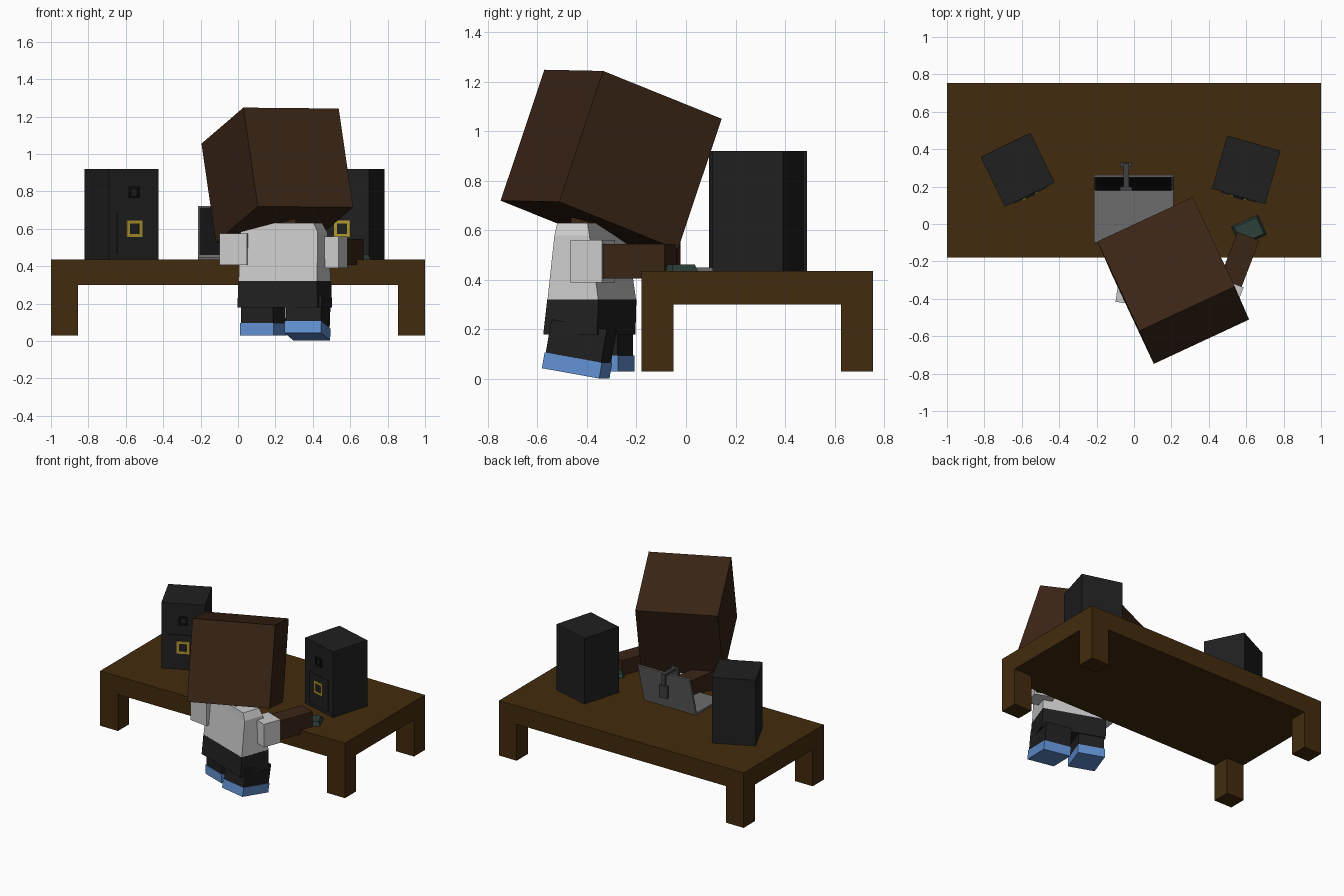
import bpy, bmesh
from math import radians, cos, sin
from mathutils import Matrix, Vector, Euler

if "Cube" in bpy.data.objects:
    bpy.data.objects.remove(bpy.data.objects["Cube"])


def material(name, rgb):
    m = bpy.data.materials.new(name)
    m.diffuse_color = (*rgb, 1)
    m.use_nodes = True
    m.node_tree.nodes["Principled BSDF"].inputs["Base Color"].default_value = m.diffuse_color
    return m


WOOD = material("wood", (0.055, 0.024, 0.004))
BLACK = material("black", (0.014, 0.014, 0.015))
SCREEN = material("screen_black", (0.006, 0.006, 0.007))
GOLD = material("gold", (0.45, 0.32, 0.03))
HAIR = material("dark_brown", (0.042, 0.018, 0.008))
WHITE = material("white_cloth", (0.6, 0.6, 0.6))
SHOE = material("blue", (0.12, 0.28, 0.65))
GREEN = material("dark_green", (0.025, 0.05, 0.042))
METAL = material("grey_metal", (0.15, 0.15, 0.15))
DARK = material("dark_grey", (0.05, 0.05, 0.055))


def finish(name, bm, mat):
    bmesh.ops.recalc_face_normals(bm, faces=bm.faces)
    me = bpy.data.meshes.new(name)
    bm.to_mesh(me)
    bm.free()
    ob = bpy.data.objects.new(name, me)
    bpy.context.collection.objects.link(ob)
    me.materials.append(mat)
    return ob


def boxes(name, parts, mat, frame=Matrix()):
    """parts: (low corner, high corner) pairs, placed by frame."""
    bm = bmesh.new()
    for lo, hi in parts:
        lo, hi = Vector(lo), Vector(hi)
        m = Matrix.Translation((lo + hi) / 2) @ Matrix.Diagonal((*(hi - lo), 1))
        bmesh.ops.create_cube(bm, size=1, matrix=frame @ m)
    return finish(name, bm, mat)


def place(loc, rz=0, rx=0):
    return Matrix.Translation(loc) @ Matrix.Rotation(radians(rz), 4, 'Z') @ Matrix.Rotation(radians(rx), 4, 'X')


def loft(name, rings, mat, rz):
    """Tapered block through rectangles (x, y, z, width, depth)."""
    bm = bmesh.new()
    c, s = cos(radians(rz)), sin(radians(rz))
    loops = []
    for x, y, z, w, d in rings:
        corners = [(-w / 2, -d / 2), (w / 2, -d / 2), (w / 2, d / 2), (-w / 2, d / 2)]
        loops.append([bm.verts.new((x + a * c - b * s, y + a * s + b * c, z)) for a, b in corners])
    for low, high in zip(loops, loops[1:]):
        for i in range(4):
            j = (i + 1) % 4
            bm.faces.new((low[i], low[j], high[j], high[i]))
    bm.faces.new(loops[0][::-1])
    bm.faces.new(loops[-1])
    return finish(name, bm, mat)


def square_frame(name, z, half, t, mat, frame):
    """Raised square outline on a speaker front."""
    y0, y1 = -0.16, -0.14
    boxes(name, [((-half, y0, z - half), (-half + t, y1, z + half)),
                 ((half - t, y0, z - half), (half, y1, z + half)),
                 ((-half + t, y0, z - half), (half - t, y1, z - half + t)),
                 ((-half + t, y0, z + half - t), (half - t, y1, z + half))], mat, frame)


# Table
boxes("table_top", [((-1, -0.18, 0.30), (1, 0.755, 0.435))], WOOD)
for side, x in (("left", -1), ("right", 0.855)):
    for end, y in (("front", -0.18), ("back", 0.625)):
        boxes(f"{end}_{side}_table_leg", [((x, y, 0.03), (x + 0.145, y + 0.13, 0.30))], WOOD)

# Speakers
for side, x, y, rz in (("left", -0.622, 0.29, 26), ("right", 0.6, 0.29, -16)):
    f = place((x, y, 0.435), rz)
    boxes(f"{side}_speaker", [((-0.148, -0.148, 0), (0.148, 0.148, 0.485))], BLACK, f)
    boxes(f"{side}_speaker_panel", [((-0.1, -0.154, 0.03), (0.1, -0.14, 0.255))], BLACK, f)
    square_frame(f"{side}_speaker_woofer", 0.165, 0.045, 0.017, GOLD, f)
    square_frame(f"{side}_speaker_tweeter", 0.36, 0.03, 0.01, SCREEN, f)

# Laptop with a clip-on camera
boxes("laptop_base", [((-0.215, -0.10, 0.435), (0.21, 0.185, 0.45))], METAL)
lid = place((0, 0.18, 0.447), 0, -14.5)
boxes("laptop_lid", [((-0.215, 0, 0), (0.21, 0.012, 0.285))], METAL, lid)
boxes("laptop_screen", [((-0.205, -0.004, 0.012), (0.20, 0.004, 0.275))], SCREEN, lid)
boxes("camera_clip", [((-0.075, 0.305, 0.57), (-0.01, 0.33, 0.66)),
                      ((-0.055, 0.305, 0.64), (-0.028, 0.325, 0.745)),
                      ((-0.055, 0.18, 0.727), (-0.028, 0.325, 0.745)),
                      ((-0.075, 0.18, 0.69), (-0.01, 0.2, 0.745))], DARK)

# Mouse under the right hand
loft("mouse", [(0.615, -0.035, 0.435, 0.155, 0.115), (0.615, -0.035, 0.463, 0.13, 0.095)], GREEN, 24)

# Legs and shoes
left = place((0.135, -0.335, 0.03), -20)
right = place((0.37, -0.445, 0.023), -12, -10)
for side, f, w, d in (("left", left, 0.095, 0.1), ("right", right, 0.1, 0.12)):
    boxes(f"{side}_shoe", [((-w, -d, 0), (w, d, 0.065))], SHOE, f)
    boxes(f"{side}_leg", [((-w + 0.004, -d + 0.004, 0.065), (w - 0.004, d - 0.004, 0.2))], BLACK, f)

# Torso
loft("hips", [(0.25, -0.39, 0.18, 0.455, 0.23), (0.25, -0.38, 0.32, 0.448, 0.22)], BLACK, -20)
loft("shirt", [(0.25, -0.38, 0.32, 0.446, 0.218), (0.245, -0.385, 0.58, 0.44, 0.15),
               (0.24, -0.39, 0.63, 0.40, 0.13)], WHITE, -20)
loft("neck", [(0.25, -0.385, 0.60, 0.16, 0.11), (0.25, -0.385, 0.68, 0.16, 0.11)], HAIR, -20)

# Arms reach forward along their local y
right_arm = place((0.612, -0.065, 0.475), -21)
left_arm = place((0.03, -0.03, 0.49), -8)
for side, f in (("right", right_arm), ("left", left_arm)):
    boxes(f"{side}_forearm", [((-0.063, -0.30, -0.07), (0.063, 0, 0.07))], HAIR, f)
    boxes(f"{side}_sleeve", [((-0.074, -0.40, -0.085), (0.074, -0.265, 0.085))], WHITE, f)

# Head: a cube tipped forward over the table
ax = Vector((0.505, 0.235, -0.005)).normalized()
ay = Vector((-0.235, 0.48, -0.195))
ay = (ay - ay.dot(ax) * ax).normalized()
az = ax.cross(ay)
rot = Matrix((ax, ay, az)).transposed().to_4x4()
h = 0.281
boxes("head", [((-h, -h, -h), (h, h, h))], HAIR, Matrix.Translation((0.21, -0.302, 0.885)) @ rot)
